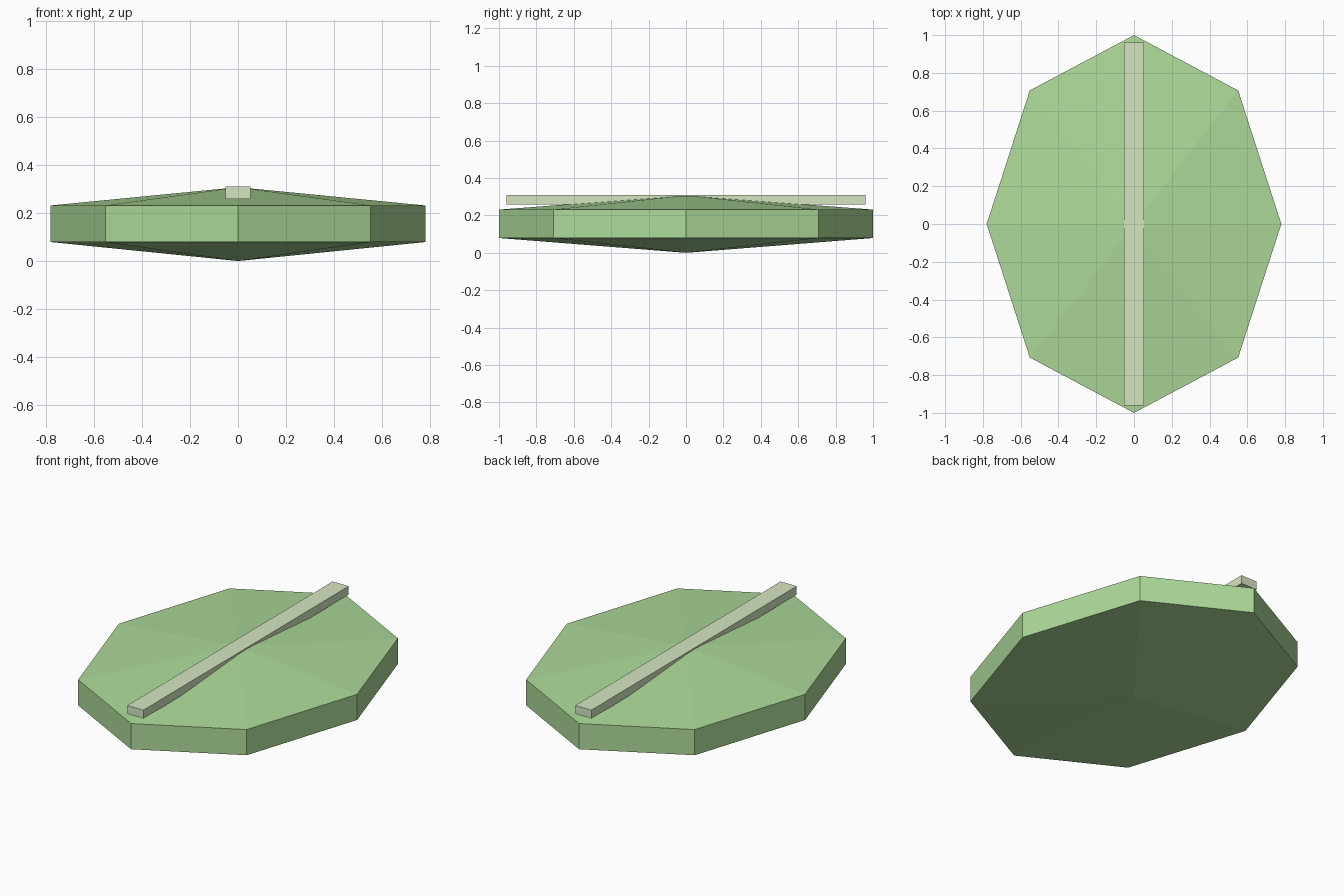
import bpy, bmesh, math

if "Cube" in bpy.data.objects:
    bpy.data.objects.remove(bpy.data.objects["Cube"])

def material(name, rgb):
    m = bpy.data.materials.new(name)
    m.diffuse_color = (*rgb, 1)
    m.use_nodes = True
    m.node_tree.nodes["Principled BSDF"].inputs["Base Color"].default_value = m.diffuse_color
    return m

def add_object(name, bm, mat):
    bmesh.ops.recalc_face_normals(bm, faces=bm.faces[:])
    me = bpy.data.meshes.new(name)
    bm.to_mesh(me)
    bm.free()
    me.materials.append(mat)
    ob = bpy.data.objects.new(name, me)
    bpy.context.collection.objects.link(ob)
    return ob

SIDES, RX, RY = 8, 0.78, 1.0

# Leaf blade: octagonal oval with shallow cones above and below
bm = bmesh.new()
rings = []
for z in (0.079, 0.231):
    rings.append([bm.verts.new((RX * math.cos(2 * math.pi * i / SIDES),
                                RY * math.sin(2 * math.pi * i / SIDES), z))
                  for i in range(SIDES)])
bottom = bm.verts.new((0, 0, 0))
top = bm.verts.new((0, 0, 0.307))
low, high = rings
for i in range(SIDES):
    j = (i + 1) % SIDES
    bm.faces.new((low[i], low[j], high[j], high[i]))
    bm.faces.new((high[i], high[j], top))
    bm.faces.new((low[j], low[i], bottom))
add_object("leaf_blade", bm, material("leaf_green", (0.42, 0.70, 0.32)))

# Central vein: long thin bar along the leaf
bm = bmesh.new()
bmesh.ops.create_cube(bm, size=1)
bmesh.ops.scale(bm, vec=(0.105, 1.92, 0.05), verts=bm.verts)
bmesh.ops.translate(bm, vec=(0, 0, 0.284), verts=bm.verts)
add_object("leaf_vein", bm, material("vein_green", (0.66, 0.79, 0.53)))
